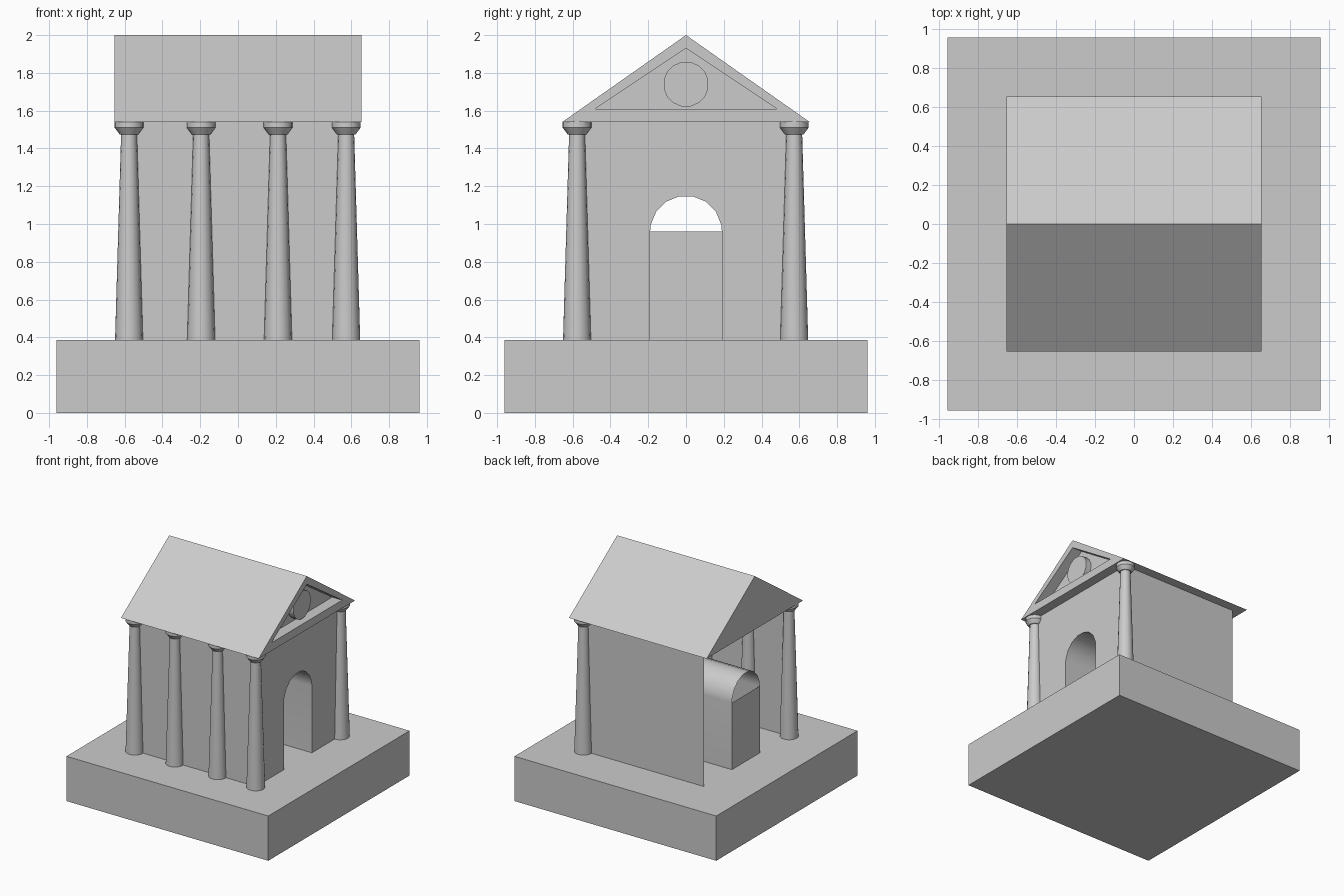
import bpy, bmesh
from math import sin, cos, pi, radians

cube = bpy.data.objects.get("Cube")
if cube:
    bpy.data.objects.remove(cube)

stone = bpy.data.materials.new("grey_stone")
stone.use_nodes = True
COLOR = (0.6, 0.6, 0.6, 1)
stone.diffuse_color = COLOR
stone.node_tree.nodes["Principled BSDF"].inputs["Base Color"].default_value = COLOR

BASE_TOP, EAVES, RIDGE = 0.385, 1.54, 2.0
WALL, ROOF, DOOR, SPRING = 0.57, 0.655, 0.19, 0.96


def finish(name, bm, recalc=True):
    if recalc:
        bmesh.ops.recalc_face_normals(bm, faces=bm.faces)
    mesh = bpy.data.meshes.new(name)
    bm.to_mesh(mesh)
    bm.free()
    mesh.materials.append(stone)
    obj = bpy.data.objects.new(name, mesh)
    bpy.context.collection.objects.link(obj)
    bpy.ops.object.select_all(action="DESELECT")
    obj.select_set(True)
    bpy.context.view_layer.objects.active = obj
    bpy.ops.object.shade_smooth_by_angle(angle=radians(32))
    return obj


def ring(bm, x, points):
    return [bm.verts.new((x, y, z)) for y, z in points]


def bridge(bm, a, b, closed=True):
    for i in range(len(a) if closed else len(a) - 1):
        j = (i + 1) % len(a)
        bm.faces.new((a[i], a[j], b[j], b[i]))


def lathe(name, profile, x, y, sides=16):
    bm = bmesh.new()
    rings = [[bm.verts.new((x + r * cos(2 * pi * i / sides),
                            y + r * sin(2 * pi * i / sides), z))
              for i in range(sides)] for r, z in profile]
    for a, b in zip(rings, rings[1:]):
        bridge(bm, a, b)
    bm.faces.new(rings[0])
    bm.faces.new(rings[-1])
    return finish(name, bm)


# Square plinth
bm = bmesh.new()
bmesh.ops.create_cube(bm, size=1)
bmesh.ops.scale(bm, vec=(1.92, 1.92, BASE_TOP), verts=bm.verts)
bmesh.ops.translate(bm, vec=(0, 0, BASE_TOP / 2), verts=bm.verts)
finish("plinth", bm)

# Doorway outline: straight jambs and a round arch
arch = [(DOOR * cos(a), SPRING + DOOR * sin(a))
        for a in [pi * (i + 0.5) / 8 for i in range(8)]]
door = ([(DOOR, BASE_TOP), (DOOR, SPRING)] + arch
        + [(-DOOR, SPRING), (-DOOR, BASE_TOP)])

# Chamber walls: front, back and the doorway end; the other end is open
bm = bmesh.new()
corners = [(-WALL, BASE_TOP), (-WALL, EAVES), (WALL, EAVES), (WALL, BASE_TOP)]
end = ring(bm, WALL, corners)
far = ring(bm, -WALL, corners)
bm.faces.new(end + ring(bm, WALL, door))
bm.faces.new((end[1], end[0], far[0], far[1]))
bm.faces.new((end[3], end[2], far[2], far[3]))
bm.normal_update()
for f in bm.faces:
    if f.normal.dot(f.calc_center_median() * 1) < 0:
        f.normal_flip()
finish("chamber_walls", bm, recalc=False)

# Vaulted passage with a low panel closing its far end
bm = bmesh.new()
near, back = ring(bm, WALL, door), ring(bm, -WALL, door)
bridge(bm, near, back, closed=False)
bm.faces.new((back[0], back[1], back[-2], back[-1]))
finish("vaulted_passage", bm)

# Gabled roof with a recessed pediment on the doorway end
outer = [(-ROOF, EAVES), (ROOF, EAVES), (0, RIDGE)]
inner = [(-0.48, 1.61), (0.48, 1.61), (0, 1.93)]
bm = bmesh.new()
rings = [ring(bm, x, tri) for x, tri in
         ((-ROOF, outer), (ROOF, outer), (ROOF, inner), (0.56, inner))]
for a, b in zip(rings, rings[1:]):
    bridge(bm, a, b)
bm.faces.new(rings[0])
bm.faces.new(rings[-1])
finish("gabled_roof", bm)

# Round medallion in the pediment
bm = bmesh.new()
disc = [(0.12 * cos(pi * (i + 0.5) / 8), 1.74 + 0.12 * sin(pi * (i + 0.5) / 8))
        for i in range(16)]
front, rear = ring(bm, 0.61, disc), ring(bm, 0.56, disc)
bridge(bm, front, rear)
bm.faces.new(front)
bm.faces.new(rear)
finish("pediment_medallion", bm)

# Tapered columns: four along the front, one at the far doorway corner
column = [(0.074, BASE_TOP), (0.042, 1.475), (0.05, 1.475),
          (0.076, 1.51), (0.076, EAVES)]
for x in (-0.577, -0.195, 0.212, 0.573):
    lathe("front_column", column, x, -0.577)
lathe("back_column", column, 0.573, 0.573)
